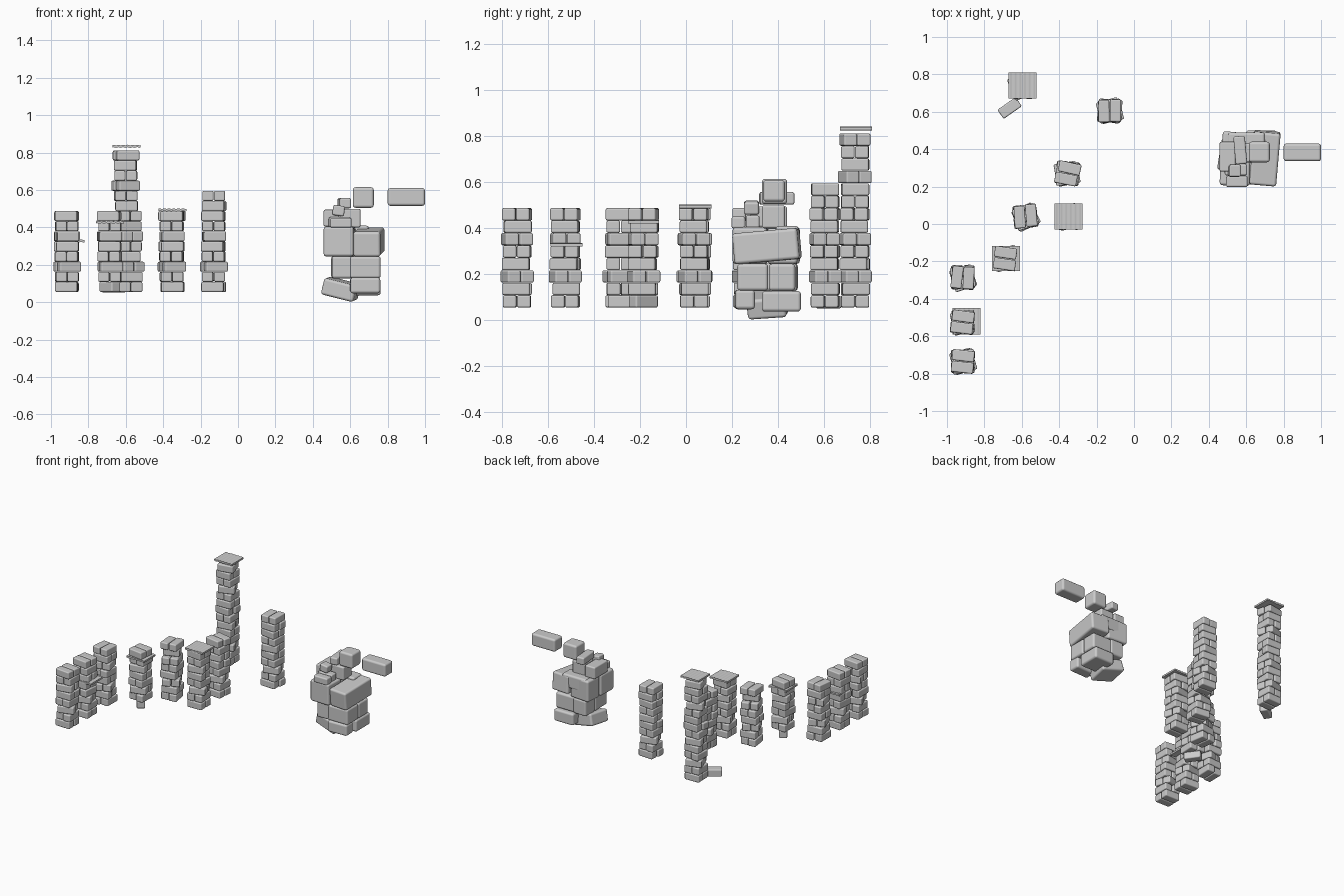
import bpy, bmesh, math, random
from mathutils import Matrix, Vector

if "Cube" in bpy.data.objects:
    bpy.data.objects.remove(bpy.data.objects["Cube"])

random.seed(4)
H = 0.0541          # height of one course
BASE = 0.055        # underside of the columns


def add_block(bm, centre, size, rot=(0, 0, 0)):
    m = Matrix.Translation(centre)
    for ang, ax in zip(rot[::-1], "ZYX"):
        m = m @ Matrix.Rotation(math.radians(ang), 4, ax)
    bmesh.ops.create_cube(bm, size=1, matrix=m @ Matrix.Diagonal((*size, 1)))


def finish(bm, name, bevel):
    me = bpy.data.meshes.new(name)
    bm.to_mesh(me)
    bm.free()
    for p in me.polygons:
        p.use_smooth = True
    ob = bpy.data.objects.new(name, me)
    bpy.context.collection.objects.link(ob)
    if bevel:
        b = ob.modifiers.new("Rounded", 'BEVEL')
        b.width, b.segments, b.harden_normals = bevel, 3, True
    return ob


# Course angles: mostly alternating, with two twisted courses
COURSES = [0, 92, 18, 88, -2, 10, 91, -5]


def column(name, x, y, count, turn=0, single=None):
    single = single or {}
    bm = bmesh.new()
    for k in range(count):
        z = BASE + H * (k + 0.5)
        ang = COURSES[k % 8] + turn
        size = (0.119, 0.059, H * 0.99)
        if k in single:
            add_block(bm, (x, y, z), size, (0, 0, single[k]))
            continue
        r = math.radians(ang)
        for s in (-1, 1):
            slip = random.uniform(-0.006, 0.006)
            off = Vector((slip * math.cos(r) - s * 0.031 * math.sin(r),
                          slip * math.sin(r) + s * 0.031 * math.cos(r)))
            add_block(bm, (x + off.x, y + off.y, z), size,
                      (0, 0, ang + random.uniform(-2, 2)))
    return finish(bm, name, 0.008)


# Thin slab with a gently rippled top and underside
def slab(name, x, y, z, w, d, t=0.013):
    bm = bmesh.new()
    n = 28
    top = []
    for i in range(n + 1):
        u = i / n
        top.append((x + (u - 0.5) * w, z + t / 2 + 0.0018 * math.sin(u * 12 * math.pi)))
    prof = top + [(px, pz - t) for px, pz in reversed(top)]
    f = bm.faces.new([bm.verts.new((px, y - d / 2, pz)) for px, pz in prof])
    ext = bmesh.ops.extrude_face_region(bm, geom=[f])
    bmesh.ops.translate(bm, vec=(0, d, 0),
                        verts=[v for v in ext["geom"] if isinstance(v, bmesh.types.BMVert)])
    bmesh.ops.recalc_face_normals(bm, faces=bm.faces[:])
    ob = finish(bm, name, 0)
    ob.data.set_sharp_from_angle(angle=math.radians(40))


# Brick columns: x, y, courses, turn, lone bricks {course: angle}
for i, (x, y, n, turn, lone) in enumerate([
        (-0.915, -0.735, 8, 0, None),
        (-0.915, -0.525, 8, -3, None),
        (-0.915, -0.285, 8, 90, None),
        (-0.685, -0.185, 8, -3, {0: 125}),
        (-0.580, 0.040, 8, 98, {6: 20}),
        (-0.355, 0.035, 8, 0, None),
        (-0.355, 0.270, 8, -6, None),
        (-0.130, 0.605, 10, -3, None),
        (-0.600, 0.735, 14, 0, None)]):
    column(f"brick_column_{i + 1}", x, y, n, turn, lone)

# Slabs capping or sandwiched in columns
slab("tall_column_cap", -0.595, 0.74, 0.834, 0.15, 0.14)
slab("short_column_cap", -0.35, 0.04, 0.494, 0.15, 0.14)
slab("jutting_slab", -0.895, -0.52, 0.328, 0.15, 0.14)
slab("middle_slab", -0.685, -0.185, 0.428, 0.15, 0.135)

# Loose brick at the foot of the tall column
bm = bmesh.new()
add_block(bm, (-0.665, 0.62, 0.078), (0.119, 0.059, 0.054), (0, 0, 35))
finish(bm, "loose_brick", 0.008)

# Boulder stack: centre, size, rotation
bm = bmesh.new()
for c, s, r in [
        # foot stones
        ((0.68, 0.415, 0.082), (0.165, 0.17, 0.09), (0, 0, 0)),
        ((0.68, 0.255, 0.09), (0.16, 0.085, 0.085), (0, 0, 2)),
        ((0.55, 0.36, 0.07), (0.18, 0.17, 0.09), (4, 14, -8)),
        # lower body
        ((0.68, 0.29, 0.187), (0.165, 0.135, 0.118), (0, 0, 0)),
        ((0.68, 0.418, 0.187), (0.165, 0.115, 0.118), (0, 0, 0)),
        ((0.555, 0.30, 0.187), (0.11, 0.15, 0.12), (0, 0, 2)),
        ((0.555, 0.43, 0.187), (0.11, 0.11, 0.12), (0, 0, -2)),
        # shoulders
        ((0.70, 0.352, 0.322), (0.145, 0.285, 0.135), (5, 0, -5)),
        ((0.54, 0.28, 0.325), (0.16, 0.15, 0.16), (0, 0, -2)),
        ((0.55, 0.425, 0.325), (0.16, 0.13, 0.16), (0, 0, -5)),
        ((0.60, 0.44, 0.36), (0.2, 0.1, 0.1), (0, 0, 0))]:
    add_block(bm, c, s, r)
finish(bm, "boulder_body", 0.015)

bm = bmesh.new()
for c, s, r in [
        ((0.60, 0.38, 0.45), (0.11, 0.10, 0.10), (0, 0, 0)),
        ((0.50, 0.36, 0.45), (0.085, 0.16, 0.09), (0, 0, 0)),
        ((0.55, 0.228, 0.425), (0.115, 0.06, 0.052), (0, 0, 0)),
        ((0.545, 0.29, 0.428), (0.12, 0.06, 0.055), (0, 0, 0)),
        ((0.538, 0.285, 0.49), (0.064, 0.065, 0.055), (0, 8, 0)),
        ((0.568, 0.395, 0.53), (0.062, 0.15, 0.055), (0, 0, 5))]:
    add_block(bm, c, s, r)
finish(bm, "small_top_stones", 0.01)

# Crowning block and the floating block beside it
for name, c, s in [("crown_block", (0.67, 0.385, 0.56), (0.112, 0.11, 0.11)),
                   ("floating_block", (0.90, 0.383, 0.563), (0.2, 0.095, 0.095))]:
    bm = bmesh.new()
    add_block(bm, c, s)
    finish(bm, name, 0.015)
